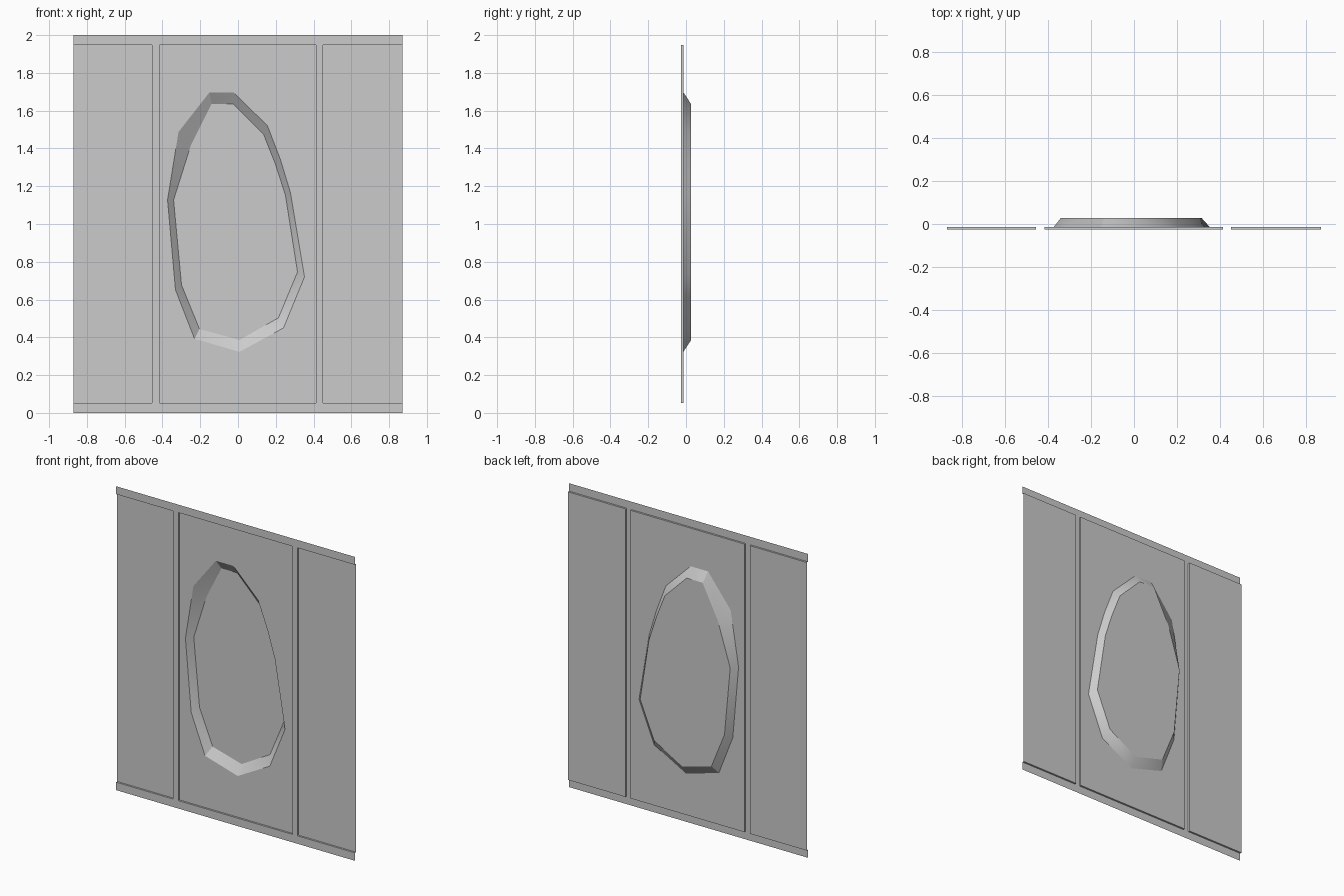
import bpy, bmesh
from mathutils import Vector

if "Cube" in bpy.data.objects:
    bpy.data.objects.remove(bpy.data.objects["Cube"])

W, H, RIM = 0.87, 2.0, 0.052            # half width, height, rail height
Y_FRAME, Y_PANEL, Y_DENT = -0.026, -0.014, 0.027
SEAMS = [(-0.455, -0.416), (0.414, 0.45)]


def rect(x0, x1, z0, z1):
    return [(x0, z0), (x1, z0), (x1, z1), (x0, z1)]


def loop(bm, pts, y):
    return [bm.verts.new((x, y, z)) for x, z in pts]


def walls(bm, front, back, skip=()):
    n = len(front)
    for i in range(n):
        if i not in skip:
            j = (i + 1) % n
            bm.faces.new((front[i], front[j], back[j], back[i]))


def finish(bm, name):
    # every sheet faces the front
    bm.normal_update()
    for f in bm.faces:
        if f.normal.y > 0.5:
            f.normal_flip()
    mesh = bpy.data.meshes.new(name)
    bm.to_mesh(mesh)
    bm.free()
    obj = bpy.data.objects.new(name, mesh)
    bpy.context.collection.objects.link(obj)
    return obj


# Front frame: top and bottom rails and two upright strips
bm = bmesh.new()
strips = [rect(-W, W, 0, RIM), rect(-W, W, H - RIM, H)]
strips += [rect(a, b, RIM, H - RIM) for a, b in SEAMS]
for s in strips:
    bm.faces.new(loop(bm, s, Y_FRAME))
finish(bm, "frame")


# Side panels, recessed behind the frame and open at the outer edge
def side_panel(name, x0, x1, open_side):
    bm = bmesh.new()
    r = rect(x0, x1, RIM, H - RIM)
    back = loop(bm, r, Y_PANEL)
    walls(bm, loop(bm, r, Y_FRAME), back, (open_side,))
    bm.faces.new(back)
    for v in [v for v in bm.verts if not v.link_faces]:
        bm.verts.remove(v)
    finish(bm, name)


side_panel("left_panel", -W, SEAMS[0][0], 3)
side_panel("right_panel", SEAMS[1][1], W, 1)

# Centre panel with an irregular pressed-in dent
outer = [(-.151, 1.697), (-.024, 1.697), (.156, 1.52), (.225, 1.34),
         (.278, 1.165), (.352, .72), (.241, .45), (.008, .323),
         (-.23, .392), (-.331, .651), (-.373, 1.127), (-.315, 1.487)][::-1]
inner = [(-.14, 1.635), (-.024, 1.635), (.135, 1.476), (.198, 1.317),
         (.251, 1.153), (.315, .746), (.214, .503), (.008, .386),
         (-.204, .444), (-.299, .677), (-.341, 1.127), (-.251, 1.413)][::-1]
bm = bmesh.new()
r = rect(SEAMS[0][1], SEAMS[1][0], RIM, H - RIM)
edge, hole = loop(bm, r, Y_PANEL), loop(bm, outer, Y_PANEL)
edges = [bm.edges.new((l[i - 1], l[i])) for l in (edge, hole) for i in range(len(l))]
bmesh.ops.triangle_fill(bm, use_beauty=True, edges=edges, normal=Vector((0, -1, 0)))
walls(bm, loop(bm, r, Y_FRAME), edge)
floor = loop(bm, inner, Y_DENT)
walls(bm, hole, floor)
bm.faces.new(floor)
centre = finish(bm, "centre_panel")

# Soft shading around the dent wall
bpy.context.view_layer.objects.active = centre
centre.select_set(True)
bpy.ops.object.shade_smooth_by_angle(angle=0.52)
